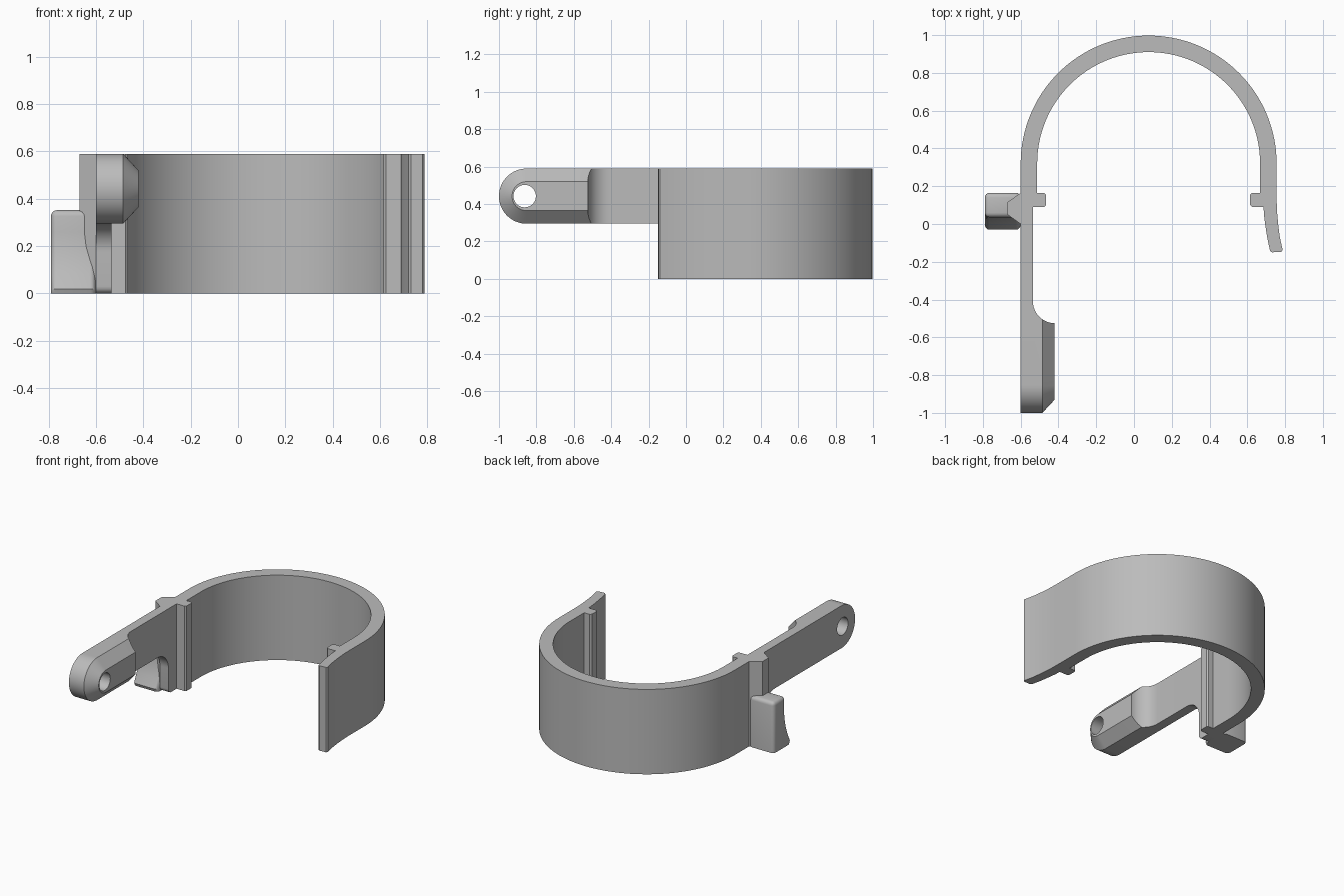
import bpy
import bmesh
from math import sin, cos, pi, radians
from mathutils import Vector

if "Cube" in bpy.data.objects:
    bpy.data.objects.remove(bpy.data.objects["Cube"])

grey = bpy.data.materials.new("plain grey")
grey.use_nodes = True
grey.diffuse_color = (0.5, 0.5, 0.5, 1)
grey.node_tree.nodes["Principled BSDF"].inputs["Base Color"].default_value = (0.5, 0.5, 0.5, 1)

HEIGHT = 0.59
LEFT = -0.6        # outer face of the arm side
ARM_IN = -0.535    # inner face of the arm
ARM_Z = 0.295      # underside of the arm


def arc(cx, cy, r, start, end, n):
    """Points along an arc, angles in degrees."""
    return [(cx + r * cos(radians(start + (end - start) * i / n)),
             cy + r * sin(radians(start + (end - start) * i / n))) for i in range(n + 1)]


def loft(name, sections, rounding=0):
    """Skin matching loops of 3D points and cap both ends."""
    bm = bmesh.new()
    loops = [[bm.verts.new(p) for p in s] for s in sections]
    n = len(loops[0])
    for a, b in zip(loops, loops[1:]):
        for i in range(n):
            j = (i + 1) % n
            bm.faces.new((a[i], a[j], b[j], b[i]))
    bm.faces.new(loops[0])
    bm.faces.new(loops[-1])
    bmesh.ops.recalc_face_normals(bm, faces=bm.faces)
    if rounding:
        edges = [e for e in bm.edges if e.calc_face_angle() > radians(50)
                 and max(v.co.z for v in e.verts) > 0.01]
        bmesh.ops.bevel(bm, geom=edges, offset=rounding, segments=4,
                        profile=0.5, affect='EDGES', clamp_overlap=True)
    mesh = bpy.data.meshes.new(name)
    bm.to_mesh(mesh)
    bm.free()
    mesh.materials.append(grey)
    ob = bpy.data.objects.new(name, mesh)
    bpy.context.collection.objects.link(ob)
    return ob


def prism_z(name, pts, z0, z1):
    return loft(name, [[Vector((x, y, z)) for x, y in pts] for z in (z0, z1)])


def prism_x(name, pts, x0, x1, rounding=0):
    return loft(name, [[Vector((x, y, z)) for y, z in pts] for x in (x0, x1)], rounding)


def activate(ob):
    bpy.ops.object.select_all(action='DESELECT')
    ob.select_set(True)
    bpy.context.view_layer.objects.active = ob


def boolean(ob, cutter, operation):
    mod = ob.modifiers.new("cut", 'BOOLEAN')
    mod.object, mod.operation, mod.solver = cutter, operation, 'EXACT'
    activate(ob)
    bpy.ops.object.modifier_apply(modifier=mod.name)
    bpy.data.objects.remove(cutter)


# Open band with inner ribs and a flared free end
cx, cy, outer, inner = 0.0775, 0.32, 0.6775, 0.59
band_pts = [(LEFT, 0.09)]
band_pts += arc(cx, cy, outer, 180, 0, 64)
band_pts += [(0.755, 0.13), (0.757, 0.07), (0.763, 0), (0.772, -0.07), (0.787, -0.138),
             (0.78, -0.147), (0.73, -0.15), (0.72, -0.142)]
band_pts += [(0.705, -0.07), (0.694, 0), (0.688, 0.05), (0.686, 0.09)]
band_pts += [(0.625, 0.09), (0.615, 0.1), (0.615, 0.155), (0.625, 0.165), (cx + inner, 0.165)]
band_pts += arc(cx, cy, inner, 0, 180, 64)
band_pts += [(cx - inner, 0.165), (-0.475, 0.165), (-0.465, 0.155), (-0.465, 0.1), (-0.475, 0.09)]
band = prism_z("band", band_pts, 0, HEIGHT)

# Wall below the arm root, with a fillet under the arm
root_pts = [(0.09, 0), (0.09, HEIGHT), (-0.2, HEIGHT), (-0.2, ARM_Z), (-0.12, ARM_Z)]
root_pts += arc(-0.12, ARM_Z - 0.12, 0.12, 90, 0, 12)[1:]
root_pts += arc(0.03, 0.03, 0.03, 180, 270, 5)
arm_root = prism_x("arm_root", root_pts, LEFT, ARM_IN)

# Arm with a thick rounded head, chamfered on its inner side
arm_pts = [(-0.7, -0.2), (ARM_IN, -0.2), (ARM_IN, -0.41)]
arm_pts += arc(-0.42, -0.41, 0.115, 180, 270, 12)[1:]
arm_pts += [(-0.38, -0.525), (-0.38, -1.1), (-0.7, -1.1)]
arm = prism_z("arm", arm_pts, 0.2, 0.7)
eye_y, eye_z, radius = -0.8525, (ARM_Z + HEIGHT) / 2, (HEIGHT - ARM_Z) / 2


def slot(x, r):
    pts = [(0, eye_z - r)] + arc(eye_y, eye_z, r, 270, 90, 32) + [(0, eye_z + r)]
    return [Vector((x, y, z)) for y, z in pts]


envelope = loft("envelope", [slot(LEFT, radius), slot(-0.485, radius), slot(-0.42, radius - 0.07)])
boolean(arm, envelope, 'INTERSECT')
pin = prism_x("pin", arc(eye_y - 0.01, eye_z, 0.06, 0, 348.75, 31), -0.8, -0.3)
boolean(arm, pin, 'DIFFERENCE')

# Tapered post on the outside of the arm root
post = prism_z("post", [(LEFT, 0.165), (-0.67, 0.115), (-0.67, 0.05), (LEFT, 0)], 0, HEIGHT)

# Thumb tab with a front that flares towards the bottom
tab_pts = [(0.165, 0), (0.165, 0.352), (0.035, 0.352), (0.035, 0.26), (0.03, 0.2),
           (0.018, 0.14), (0, 0.085), (-0.03, 0.02), (-0.022, 0)]
tab = prism_x("thumb_tab", tab_pts, -0.79, LEFT, 0.025)

for ob in (band, arm_root, arm, post, tab):
    activate(ob)
    bpy.ops.object.shade_smooth_by_angle(angle=radians(30))
